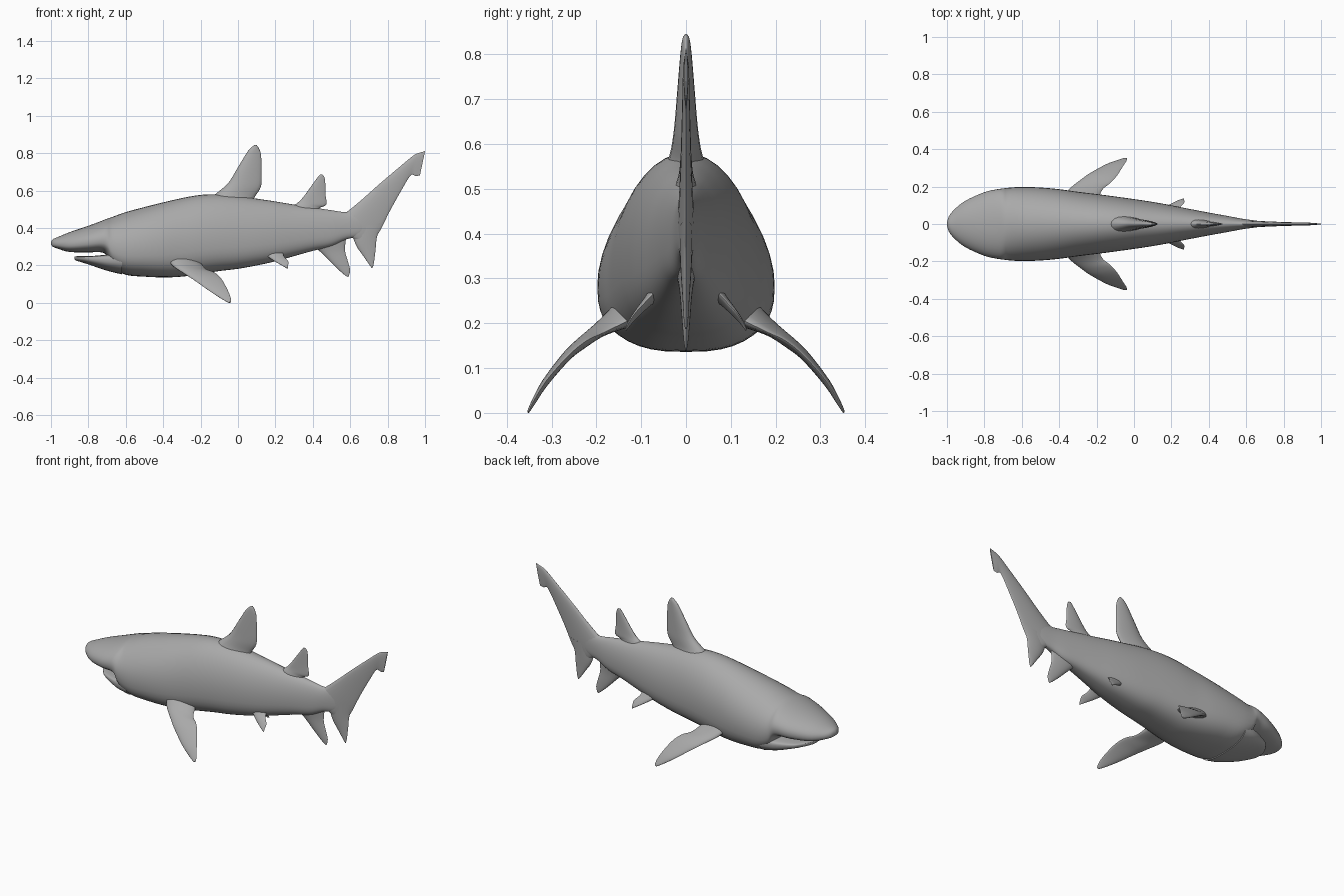
import bpy
import bmesh
import math
from mathutils import Vector

cube = bpy.data.objects.get("Cube")
if cube:
    bpy.data.objects.remove(cube, do_unlink=True)

grey = bpy.data.materials.new("slate grey")
grey.use_nodes = True
colour = (0.4, 0.4, 0.4, 1)
grey.diffuse_color = colour
grey.node_tree.nodes["Principled BSDF"].inputs["Base Color"].default_value = colour


def smooth_path(stations, steps):
    """Catmull-Rom interpolation through tuples of any length."""
    result = []
    last = len(stations) - 1
    for i in range(last):
        before, start = stations[max(i - 1, 0)], stations[i]
        end, after = stations[i + 1], stations[min(i + 2, last)]
        for step in range(steps):
            t = step / steps
            result.append([
                b + 0.5 * t * (c - a + t * (2 * a - 5 * b + 4 * c - d
                                            + t * (3 * (b - c) + d - a)))
                for a, b, c, d in zip(before, start, end, after)])
    result.append(list(stations[-1]))
    return result


def loft(name, rings):
    """Skin closed rings of points and cap both ends."""
    bm = bmesh.new()
    rows = [[bm.verts.new(point) for point in ring] for ring in rings]
    count = len(rows[0])
    for row, following in zip(rows, rows[1:]):
        for i in range(count):
            j = (i + 1) % count
            bm.faces.new((row[i], row[j], following[j], following[i]))
    bm.faces.new(rows[0])
    bm.faces.new(rows[-1])
    bmesh.ops.recalc_face_normals(bm, faces=bm.faces)
    mesh = bpy.data.meshes.new(name)
    bm.to_mesh(mesh)
    bm.free()
    mesh.materials.append(grey)
    part = bpy.data.objects.new(name, mesh)
    bpy.context.collection.objects.link(part)
    bpy.ops.object.select_all(action="DESELECT")
    part.select_set(True)
    bpy.context.view_layer.objects.active = part
    bpy.ops.object.shade_smooth_by_angle(angle=math.radians(50))
    return part


def power(value, exponent):
    return math.copysign(abs(value) ** exponent, value)


def hull(name, stations, widest, upper, lower, sides=40):
    """Loft of rounded sections given as (x, half width, top, bottom)."""
    rings = []
    for x, width, top, bottom in smooth_path(stations, 4):
        middle = bottom + widest * (top - bottom)
        ring = []
        for i in range(sides):
            angle = math.tau * i / sides
            c, s = math.cos(angle), math.sin(angle)
            fullness = 2 / (upper if s > 0 else lower)
            height = top - middle if s > 0 else middle - bottom
            ring.append((x, max(width, 0.002) * power(c, fullness),
                         middle + height * power(s, fullness)))
        rings.append(ring)
    return loft(name, rings)


def fin(name, stations, normal, sides=20):
    """Loft of foil sections given as (leading point, trailing point, half thickness)."""
    rings = []
    for values in smooth_path(stations, 5):
        lead, trail = Vector(values[:3]), Vector(values[3:6])
        ring = []
        for i in range(sides):
            angle = math.tau * i / sides
            t = (1 - math.cos(angle)) / 2
            bulge = max(values[6], 0.001) * math.sin(angle) * (1.15 - 0.6 * t)
            ring.append(lead.lerp(trail, t) + normal * bulge)
        rings.append(ring)
    return loft(name, rings)


def middle_fin(name, stations):
    """Upright fin on the centre line: (lead x, lead z, trail x, trail z, half thickness)."""
    full = [(a, 0, b, c, 0, d, thick) for a, b, c, d, thick in stations]
    return fin(name, full, Vector((0, 1, 0)))


def paired_fin(name, stations, normal):
    """One fin on each flank."""
    for label, side in (("front", -1), ("back", 1)):
        full = [(a, side * b, c, d, side * e, f, thick)
                for a, b, c, d, e, f, thick in stations]
        fin(label + "_" + name, full,
            Vector((normal[0], side * normal[1], normal[2])).normalized())


# Body with the upper head; its underside drops behind the mouth corner
hull("body", [
    (-1, .005, .325, .312), (-.99, .04, .34, .3), (-.96, .078, .353, .288),
    (-.9, .125, .378, .272), (-.8, .17, .412, .27), (-.73, .186, .438, .27),
    (-.7, .19, .45, .25), (-.67, .194, .46, .19), (-.6, .198, .485, .15),
    (-.5, .195, .512, .14), (-.4, .186, .537, .136), (-.3, .172, .56, .14),
    (-.2, .16, .577, .155), (-.1, .147, .58, .17), (0, .133, .572, .182),
    (.1, .118, .557, .2), (.2, .1, .542, .222), (.3, .08, .525, .25),
    (.4, .061, .51, .278), (.5, .043, .495, .302), (.58, .028, .485, .34),
    (.66, .017, .5, .36), (.73, .006, .52, .42)], .4, 2, 2.7)

# Lower jaw, slightly open
hull("lower_jaw", [
    (-.875, .01, .246, .236), (-.865, .05, .249, .226), (-.83, .1, .25, .215),
    (-.79, .132, .25, .202), (-.7, .172, .258, .172), (-.62, .185, .27, .152)],
    .7, 4, 2.5)

# Fins along the back
middle_fin("dorsal_fin", [
    (-.18, .53, .09, .5, .07), (-.12, .582, .085, .555, .042),
    (-.053, .64, .122, .62, .03), (0, .725, .126, .7, .022),
    (.05, .807, .123, .79, .014), (.08, .838, .112, .825, .009),
    (.093, .845, .1, .843, .003)])
middle_fin("second_dorsal_fin", [
    (.25, .47, .44, .46, .04), (.3, .52, .435, .505, .024),
    (.33, .545, .472, .525, .017), (.36, .58, .468, .58, .013),
    (.41, .65, .466, .65, .008), (.435, .682, .46, .675, .005),
    (.443, .686, .452, .685, .002)])

# Fin under the tail
middle_fin("anal_fin", [
    (.38, .32, .58, .36, .03), (.44, .273, .572, .283, .017),
    (.519, .195, .588, .22, .01), (.56, .157, .599, .175, .006),
    (.583, .139, .592, .141, .002)])

# Tail lobes
middle_fin("upper_tail_lobe", [
    (.53, .46, .62, .34, .028), (.58, .485, .69, .31, .022),
    (.66, .55, .75, .37, .017), (.75, .63, .81, .487, .013),
    (.85, .715, .87, .595, .01), (.936, .786, .922, .68, .008),
    (.97, .802, .95, .678, .006), (1, .811, .973, .682, .003)])
middle_fin("lower_tail_lobe", [
    (.6, .4, .78, .43, .017), (.63, .31, .745, .36, .014),
    (.67, .25, .735, .28, .009), (.705, .2, .726, .21, .005),
    (.715, .187, .719, .187, .002)])

# Paired fins
paired_fin("pectoral_fin", [
    (-.39, .11, .25, -.2, .11, .215, .045), (-.35, .182, .2, -.17, .182, .18, .02),
    (-.28, .24, .152, -.125, .22, .162, .015), (-.235, .272, .122, -.09, .26, .13, .012),
    (-.15, .318, .062, -.058, .31, .074, .009), (-.085, .342, .02, -.04, .338, .03, .006),
    (-.05, .353, .001, -.037, .351, .004, .003)], (0, .65, .75))
paired_fin("pelvic_fin", [
    (.13, .06, .27, .24, .06, .28, .02), (.165, .088, .243, .245, .088, .25, .012),
    (.2, .108, .22, .268, .112, .224, .008), (.235, .125, .2, .268, .128, .2, .005),
    (.262, .135, .184, .267, .135, .184, .002)], (0, .8, .6))
